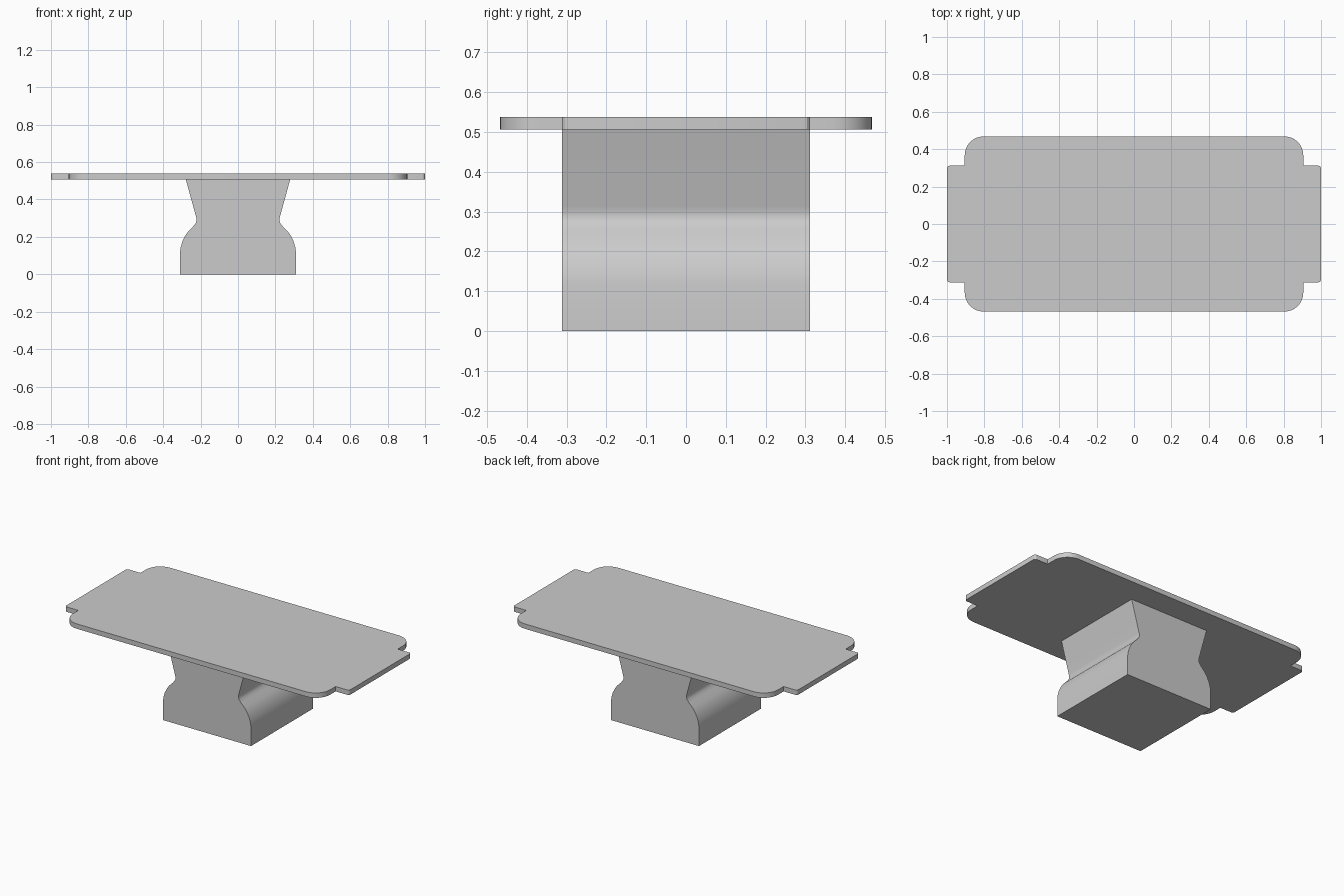
import bpy, bmesh
from math import cos, sin, pi, radians
from mathutils import Vector

if "Cube" in bpy.data.objects:
    bpy.data.objects.remove(bpy.data.objects["Cube"])


def prism(name, outline, direction):
    """Extrude a closed planar outline along a direction."""
    bm = bmesh.new()
    face = bm.faces.new([bm.verts.new(p) for p in outline])
    ext = bmesh.ops.extrude_face_region(bm, geom=[face])
    verts = [g for g in ext["geom"] if isinstance(g, bmesh.types.BMVert)]
    bmesh.ops.translate(bm, verts=verts, vec=Vector(direction))
    bmesh.ops.recalc_face_normals(bm, faces=bm.faces)
    mesh = bpy.data.meshes.new(name)
    bm.to_mesh(mesh)
    bm.free()
    obj = bpy.data.objects.new(name, mesh)
    bpy.context.collection.objects.link(obj)
    bpy.ops.object.select_all(action='DESELECT')
    obj.select_set(True)
    bpy.context.view_layer.objects.active = obj
    bpy.ops.object.shade_smooth_by_angle(angle=radians(30))
    return obj


def corner(x, y, r, n):
    """Rounded corner at (x, y), running from the x side to the y side."""
    return [(x - r + r * cos(a), y - r + r * sin(a))
            for a in (pi / 2 * i / n for i in range(n + 1))]


# table top: rounded rectangle with a narrower tab at each end
quarter = corner(1.0, 0.312, 0.015, 3) + [(0.905, 0.312)] + corner(0.905, 0.468, 0.1, 8)
half = quarter + [(-x, y) for x, y in reversed(quarter)]
outline = half + [(x, -y) for x, y in reversed(half)]
prism("table_top", [(x, y, 0.507) for x, y in outline], (0, 0, 0.031))

# pedestal: waisted profile running front to back
side = [(0.31, 0), (0.31, 0.118), (0.306, 0.146), (0.297, 0.177), (0.283, 0.205),
        (0.266, 0.23), (0.24, 0.256), (0.227, 0.272), (0.222, 0.285), (0.222, 0.298),
        (0.226, 0.314), (0.279, 0.507)]
profile = side + [(-x, z) for x, z in reversed(side)]
prism("pedestal", [(x, -0.312, z) for x, z in profile], (0, 0.624, 0))
